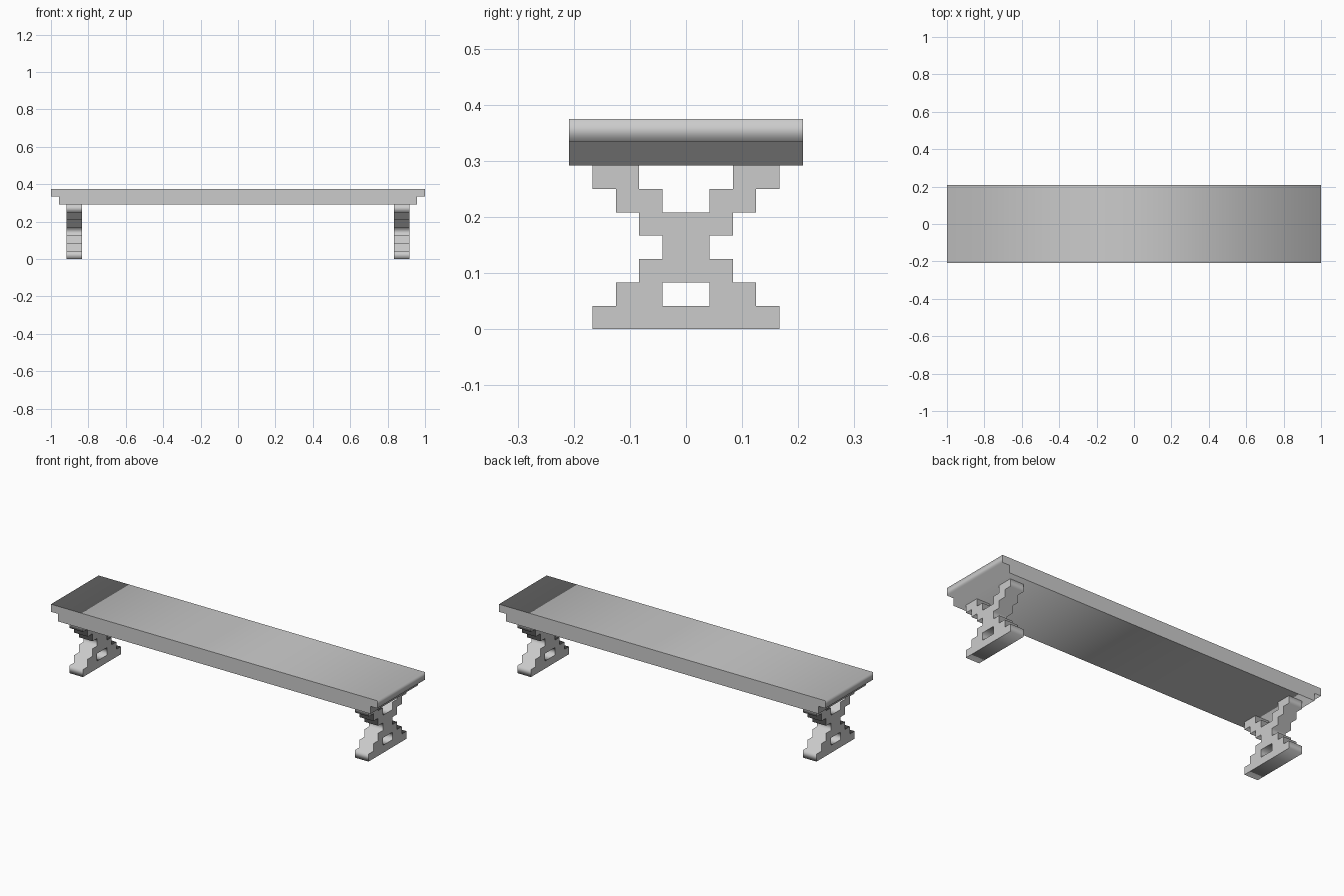
import bpy
from math import pi

if "Cube" in bpy.data.objects:
    bpy.data.objects.remove(bpy.data.objects["Cube"])

U = 1 / 24  # the model sits on a regular grid of this step


def extruded(name, outlines, depth, location, rotation):
    """Extrude closed 2D outlines (inner ones become holes) into a flat-faced mesh."""
    curve = bpy.data.curves.new(name, 'CURVE')
    curve.dimensions = '2D'
    curve.fill_mode = 'BOTH'
    curve.extrude = depth * U / 2
    for pts in outlines:
        spline = curve.splines.new('POLY')
        spline.points.add(len(pts) - 1)
        for p, (a, b) in zip(spline.points, pts):
            p.co = (a * U, b * U, 0, 1)
        spline.use_cyclic_u = True
    obj = bpy.data.objects.new(name, curve)
    bpy.context.collection.objects.link(obj)
    obj.location = location
    obj.rotation_euler = rotation
    bpy.ops.object.select_all(action='DESELECT')
    obj.select_set(True)
    bpy.context.view_layer.objects.active = obj
    bpy.ops.object.convert(target='MESH')
    return bpy.context.object


def mirrored(half):
    return half + [(-a, b) for a, b in reversed(half)]


# Seat: long plank whose lower half is stepped in at both ends
seat_half = [(23, 7), (23, 8), (24, 8), (24, 9)]
extruded("seat", [mirrored(seat_half)], 10, (0, 0, 0), (pi / 2, 0, 0))

# Legs: stepped X-shaped trestles with a small window near the foot
leg_half = [(4, 0), (4, 1), (3, 1), (3, 2), (2, 2), (2, 3), (1, 3), (1, 4),
            (2, 4), (2, 5), (3, 5), (3, 6), (4, 6), (4, 7),
            (2, 7), (2, 6), (1, 6), (1, 5)]
window = mirrored([(1, 1), (1, 2)])
for name, side in (("left_leg", -1), ("right_leg", 1)):
    extruded(name, [mirrored(leg_half), window], 2,
             (side * 21 * U, 0, 0), (pi / 2, 0, pi / 2))
